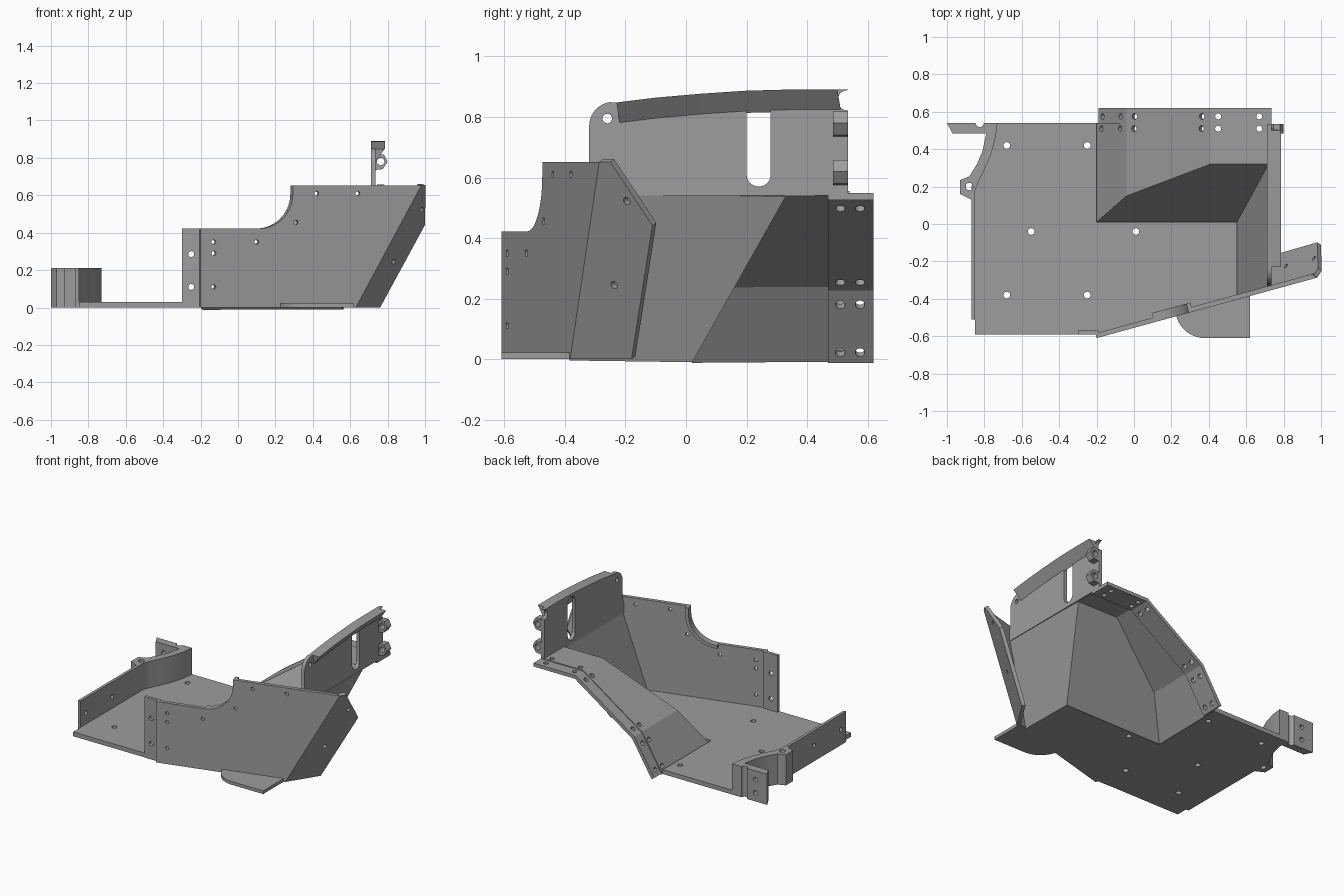
import bpy, bmesh, math
from mathutils import Vector as V

if "Cube" in bpy.data.objects:
    bpy.data.objects.remove(bpy.data.objects["Cube"], do_unlink=True)

grey = bpy.data.materials.new("mid_grey")
grey.use_nodes = True
colour = (0.34, 0.34, 0.34, 1)
grey.diffuse_color = colour
grey.node_tree.nodes["Principled BSDF"].inputs["Base Color"].default_value = colour
X, Y, Z = V((1, 0, 0)), V((0, 1, 0)), V((0, 0, 1))


def finish(name, bm):
    bmesh.ops.recalc_face_normals(bm, faces=bm.faces)
    mesh = bpy.data.meshes.new(name)
    bm.to_mesh(mesh)
    bm.free()
    ob = bpy.data.objects.new(name, mesh)
    mesh.materials.append(grey)
    bpy.context.collection.objects.link(ob)
    return ob


def activate(ob):
    bpy.ops.object.select_all(action='DESELECT')
    ob.select_set(True)
    bpy.context.view_layer.objects.active = ob


def smooth(ob):
    activate(ob)
    bpy.ops.object.shade_smooth_by_angle(angle=math.radians(25))


def slab(name, pts, o, u, v, depth):
    """Outline drawn on the plane o + u*a + v*b, extruded along its normal."""
    bm = bmesh.new()
    face = bm.faces.new([bm.verts.new(o + u * a + v * b) for a, b in pts])
    out = bmesh.ops.extrude_face_region(bm, geom=[face])
    push = u.cross(v).normalized() * depth
    bmesh.ops.translate(bm, vec=push, verts=[e for e in out["geom"] if isinstance(e, bmesh.types.BMVert)])
    return finish(name, bm)


def sheet(name, verts, faces, thick):
    """Folded sheet thickened below its drawn surface."""
    mesh = bpy.data.meshes.new(name)
    mesh.from_pydata(verts, [], faces)
    mesh.materials.append(grey)
    ob = bpy.data.objects.new(name, mesh)
    bpy.context.collection.objects.link(ob)
    activate(ob)
    mod = ob.modifiers.new("thickness", 'SOLIDIFY')
    mod.thickness, mod.offset, mod.use_even_offset = thick, -1, True
    bpy.ops.object.modifier_apply(modifier=mod.name)
    return ob


def arc(cx, cy, r, start, end, n=10):
    angles = [math.radians(start + (end - start) * i / n) for i in range(n + 1)]
    return [(cx + r * math.cos(a), cy + r * math.sin(a)) for a in angles]


def cut(ob, cutter):
    activate(ob)
    mod = ob.modifiers.new("cut", 'BOOLEAN')
    mod.operation, mod.solver, mod.object = 'DIFFERENCE', 'EXACT', cutter
    bpy.ops.object.modifier_apply(modifier=mod.name)
    bpy.data.objects.remove(cutter, do_unlink=True)


def drill(ob, centres, axis, r=0.015, length=0.12):
    """Drill round holes through a part along one axis."""
    bm = bmesh.new()
    turn = axis.to_track_quat('Z', 'Y').to_matrix().to_4x4()
    for c in centres:
        new = bmesh.ops.create_cone(bm, cap_ends=True, segments=14, radius1=r, radius2=r, depth=length)
        bmesh.ops.transform(bm, matrix=turn, verts=new["verts"])
        bmesh.ops.translate(bm, vec=V(c), verts=new["verts"])
    cut(ob, finish("hole_cutter", bm))


O = V((0, 0, 0))
SLOPE = 0.274


def front_y(x):
    return -0.61 + SLOPE * (x + 0.2)


# Floor with its bolt holes
floor = slab("floor", [(-0.87, -0.51), (-0.85, -0.51), (-0.85, -0.59), (-0.2, -0.59),
                       (0.55, -0.385), (0.55, 0.01), (-0.2, 0.01), (-0.2, 0.54),
                       (-0.74, 0.54), (-0.8, 0.35), (-0.87, 0.2)], O, X, Y, 0.03)
drill(floor, [(x, y, 0) for x, y in [(-0.68, 0.42), (-0.25, 0.42), (-0.55, -0.04), (0.01, -0.04),
                                    (-0.68, -0.38), (-0.25, -0.38)]], Z, 0.018)

# Rounded foot tab under the front panel
slab("front_tab", arc(0.38, -0.45, 0.16, 180, 270) + [(0.62, -0.61), (0.62, -0.375), (0.22, -0.485)],
     O, X, Y, 0.022)

# Low side wall with lug, curved return and end plate
wall = slab("low_side_wall",
            [(-0.87, -0.51), (-0.87, 0.13), (-0.93, 0.16), (-0.93, 0.235), (-0.88, 0.255),
             (-0.84, 0.32), (-0.81, 0.39), (-0.79, 0.485), (-0.97, 0.485), (-1, 0.54)]
            + arc(-0.825, 0.54, 0.022, 180, 360, 8)
            + [(-0.73, 0.54), (-0.74, 0.46), (-0.765, 0.37), (-0.8, 0.29), (-0.83, 0.23),
               (-0.85, 0.18), (-0.85, -0.51)], O, X, Y, 0.212)
drill(wall, [(-0.88, 0.2, 0.1)], Z, 0.02, 0.5)
drill(wall, [(-0.86, -0.16, 0.11), (-0.86, -0.45, 0.11)], X)
drill(wall, [(-0.91, 0.51, z) for z in (0.06, 0.15)], Y, 0.016)
smooth(wall)

# Slanted front panel with the concave step
PU = V((1, SLOPE, 0))
PO = V((0, front_y(0), 0))
curve = arc(0.11, 0.605, 0.183, 270, 360, 14)
panel = slab("front_panel", [(-0.2, 0), (0.63, 0), (0.98, 0.652), (0.293, 0.652)]
             + curve[::-1] + [(-0.2, 0.422)], PO, PU, Z, -0.026)
drill(panel, [(x, front_y(x), z) for x, z in [(-0.13, 0.29), (-0.13, 0.11), (-0.13, 0.35), (0.1, 0.35),
                                             (0.31, 0.455), (0.42, 0.61), (0.64, 0.61)]],
      V((SLOPE, -1, 0)), 0.012)
smooth(panel)
rim = slab("front_panel_rim", curve + [(0.293, 0.652), (0.315, 0.652)]
           + arc(0.11, 0.605, 0.205, 360, 270, 14), PO + V((-0.007, 0.025, 0)), PU, Z, -0.025)
smooth(rim)
flange = slab("front_flange", [(-0.3, 0), (-0.19, 0), (-0.19, 0.422), (-0.3, 0.422)],
              V((0, -0.592, 0)), X, Z, -0.022)
drill(flange, [(-0.25, -0.58, z) for z in (0.11, 0.285)], Y, 0.016)

# Folded end of the front panel
A, B, C = V((0.63, front_y(0.63), 0)), V((0.98, front_y(0.98), 0.652)), V((0.76, -0.18, 0))
fold = slab("front_panel_fold", [(0, 0), (1, 0), (1.02, 0.677), (0.18, 1), (0, 1)], A, C - A, B - A, -0.025)
drill(fold, [(0.82, -0.23, 0.25), (0.965, -0.185, 0.53)], (C - A).cross(B - A).normalized(), 0.013)

# Hollow arch and the sloping side below the tall plate
prof = [(-0.2, 0), (-0.04, 0.25), (0.41, 0.555), (0.72, 0.555)]
verts = [(x, 0.01 + z * 0.56, z) for x, z in prof] + [(x, 0.54, z) for x, z in prof]
verts += [(0.55, 0.01, 0), (0.55, -0.385, 0), (0.72, -0.335, 0.555)]
arch = sheet("arch_and_sloping_side", verts,
             [(0, 8, 3, 2, 1), (0, 1, 5, 4), (1, 2, 6, 5), (2, 3, 7, 6), (8, 9, 10, 3)], 0.015)

# Joining strip along the back edge of the arch
low = [(x, z - 0.006) for x, z in prof[1:]]
low = [(-0.19, 0.0)] + low[:-1] + [(0.735, 0.549)]
strip = sheet("arch_back_strip", [(x, y, z) for y in (0.47, 0.62) for x, z in low],
              [(i, i + 1, i + 5, i + 4) for i in range(3)], 0.024)
for part in (arch, strip):
    for (x0, z0), (x1, z1), xs in zip(prof, prof[1:], [(-0.175, -0.075), (0.0, 0.36), (0.45, 0.67)]):
        spots = [(x, y, z0 + (z1 - z0) * (x - x0) / (x1 - x0)) for x in xs for y in (0.51, 0.575)]
        drill(part, spots, V((z0 - z1, 0, x1 - x0)), 0.016, 0.1)

# Tall side plate with slot, hole and notch
crest = [(-0.23, 0.848), (-0.1, 0.864), (0.05, 0.877), (0.2, 0.887), (0.35, 0.891), (0.535, 0.891)]
plate = slab("tall_side_plate", [(-0.335, 0.54), (0.535, 0.54)] + arc(0.535, 0.855, 0.034, 270, 90, 10)
             + crest[::-1] + arc(-0.24, 0.77, 0.08, 90, 180)[1:] + [(-0.32, 0.65), (-0.335, 0.6)],
             V((0.71, 0, 0)), Y, Z, 0.025)
slot = arc(0.24, 0.83, 0.04, 0, 180) + arc(0.24, 0.61, 0.04, 180, 360)
cut(plate, slab("slot_cutter", slot, V((0.6, 0, 0)), Y, Z, 0.3))
drill(plate, [(0.72, -0.26, 0.795)], X, 0.016)
smooth(plate)

# Overhanging wedge lip along the crest
bm = bmesh.new()
rings = [[bm.verts.new(p) for p in ((0.73, y, z), (0.785, y, z), (0.73, y + 0.012, z - 0.073))]
         for y, z in crest[:-1] + [(0.5, 0.891)]]
for r, s in zip(rings, rings[1:]):
    for i in range(3):
        bm.faces.new((r[i], r[(i + 1) % 3], s[(i + 1) % 3], s[i]))
bm.faces.new(rings[0])
bm.faces.new(rings[-1])
smooth(finish("crest_lip", bm))

# Pair of drilled hinge lugs at the back
for label, z in (("upper", 0.78), ("lower", 0.62)):
    lug = slab(label + "_hinge_lug", [(0.73, -0.045), (0.775, -0.04), (0.8, 0),
                                      (0.78, 0.038), (0.745, 0.038), (0.73, 0.02)],
               V((0, 0.485, z)), X, Z, -0.05)
    drill(lug, [(0.763, 0.51, z)], Y, 0.02)
